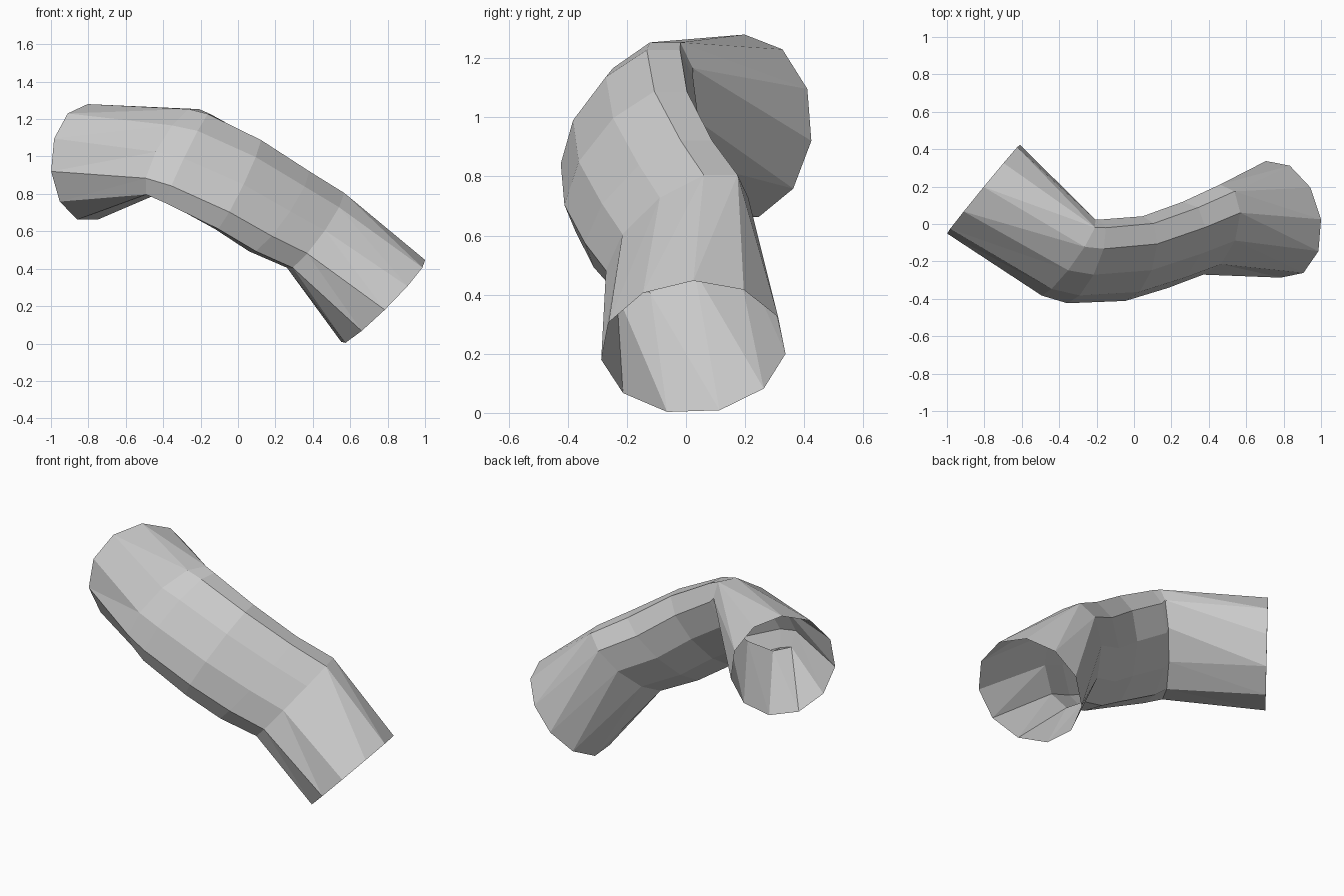
import bpy, bmesh, math
from mathutils import Vector

if "Cube" in bpy.data.objects:
    bpy.data.objects.remove(bpy.data.objects["Cube"])

# Rings along the bent pipe: centre, offset to its top, sideways half-axis
left_end = ((-.804, .188, .965), (.00, .01, .315), (.197, .24, .00))
body = [
    ((-.35, -.18, 1.025), (.12, .115, .24), (.09, .167, 0)),
    ((-.27, -.2, .99), (.12, .13, .25), (.02, .182, 0)),
    ((.0, -.185, .85), (.12, .14, .25), (-.03, .178, 0)),
    ((.22, -.112, .707), (.15, .155, .225), (-.06, .172, 0)),
    ((.415, -.03, .605), (.145, .155, .21), (-.05, .185, 0)),
]
right_end = ((.777, .025, .222), (.223, .00, .225), (-.04, .315, .01))

bm = bmesh.new()


def ring(spec, sides, start):
    """Closed loop of vertices on a slanted ellipse."""
    c, up, side = (Vector(v) for v in spec)
    angles = [start + 2 * math.pi * k / sides for k in range(sides)]
    return [bm.verts.new(c + up * math.cos(a) + side * math.sin(a)) for a in angles]


def zip_rings(p, q):
    """Join two loops of unequal vertex count with triangles."""
    i = j = 0
    while i < len(p) or j < len(q):
        a, b = p[i % len(p)], q[j % len(q)]
        if (i + .5) / len(p) <= (j + .5) / len(q):
            i += 1
            bm.faces.new((a, b, p[i % len(p)]))
        else:
            j += 1
            bm.faces.new((a, b, q[j % len(q)]))


# Ten-sided middle
loops = [ring(s, 10, math.radians(18)) for s in body]
for p, q in zip(loops, loops[1:]):
    for k in range(10):
        n = (k + 1) % 10
        bm.faces.new((p[k], p[n], q[n], q[k]))

# Flared eleven-sided open ends
step = 2 * math.pi / 11
zip_rings(loops[0], ring(left_end, 11, step))
zip_rings(loops[-1], ring(right_end, 11, step))
bmesh.ops.recalc_face_normals(bm, faces=bm.faces)

mesh = bpy.data.meshes.new("bent_pipe")
bm.to_mesh(mesh)
bm.free()
bpy.context.collection.objects.link(bpy.data.objects.new("bent_pipe", mesh))
